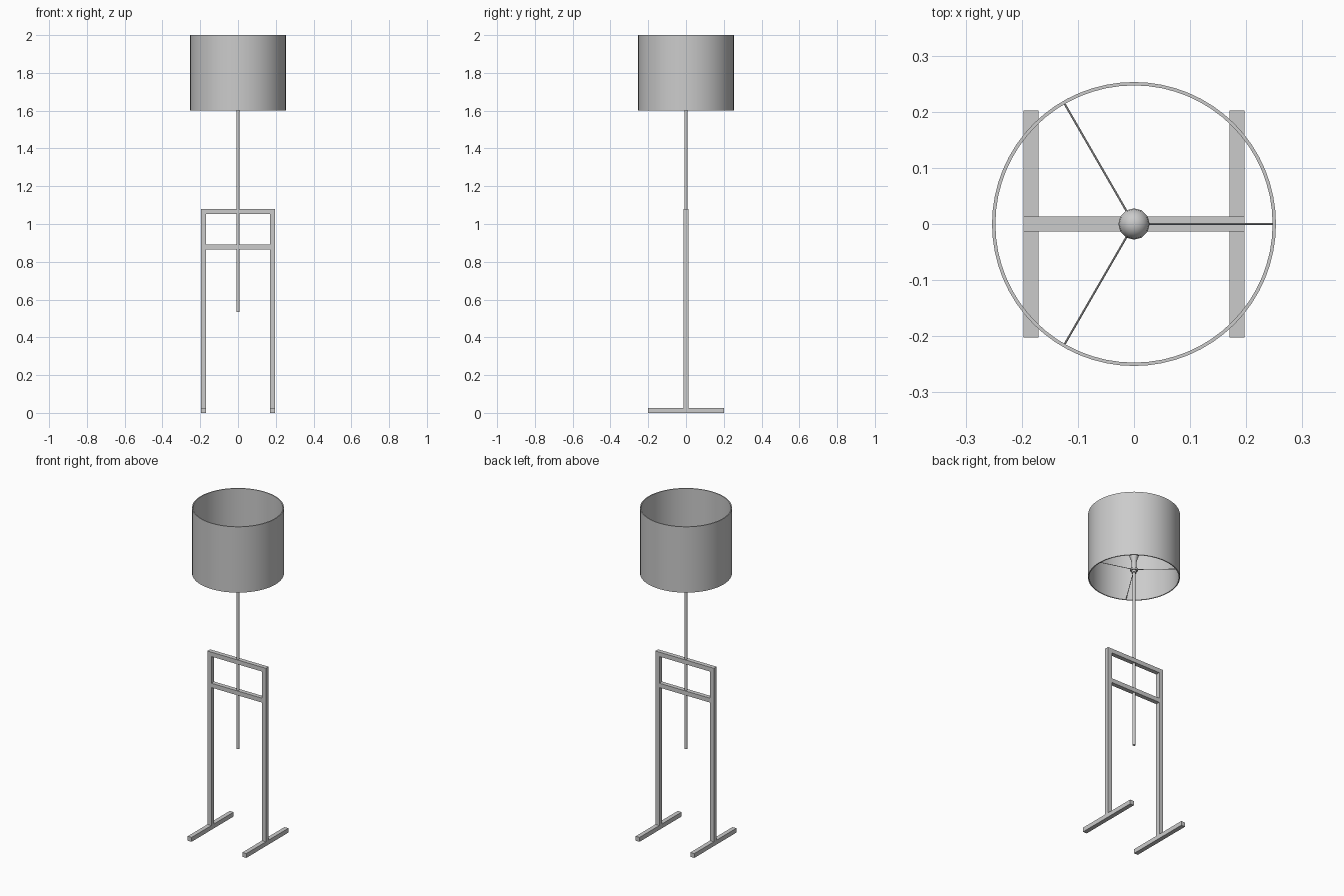
import bpy, math
from mathutils import Vector

if "Cube" in bpy.data.objects:
    bpy.data.objects.remove(bpy.data.objects["Cube"])


def box(name, lo, hi):
    """Box from its two opposite corners."""
    lo, hi = Vector(lo), Vector(hi)
    bpy.ops.mesh.primitive_cube_add(size=1, location=(lo + hi) / 2)
    ob = bpy.context.object
    ob.name = name
    ob.scale = hi - lo
    bpy.ops.object.transform_apply(location=False, rotation=False, scale=True)
    return ob


def rod(name, a, b, r, sides):
    """Cylinder between two points."""
    a, b = Vector(a), Vector(b)
    d = b - a
    bpy.ops.mesh.primitive_cylinder_add(vertices=sides, radius=r, depth=d.length,
                                        location=(a + b) / 2,
                                        rotation=d.to_track_quat('Z', 'Y').to_euler())
    ob = bpy.context.object
    ob.name = name
    bpy.ops.object.shade_smooth_by_angle(angle=math.radians(40))
    return ob


def lathe(name, profile, sides, closed=False):
    """Spin (radius, z) points around z; zero radius makes a pole."""
    verts, rings, faces = [], [], []
    for r, z in profile:
        n = 1 if r == 0 else sides
        rings.append([len(verts) + i % n for i in range(sides)])
        verts += [(r * math.cos(math.tau * i / sides),
                   r * math.sin(math.tau * i / sides), z) for i in range(n)]
    pairs = list(zip(rings, rings[1:]))
    if closed:
        pairs.append((rings[-1], rings[0]))
    for p, q in pairs:
        for i in range(sides):
            j = (i + 1) % sides
            faces.append(list(dict.fromkeys((p[i], p[j], q[j], q[i]))))
    me = bpy.data.meshes.new(name)
    me.from_pydata(verts, [], faces)
    ob = bpy.data.objects.new(name, me)
    bpy.context.collection.objects.link(ob)
    bpy.ops.object.select_all(action='DESELECT')
    ob.select_set(True)
    bpy.context.view_layer.objects.active = ob
    bpy.ops.object.shade_smooth_by_angle(angle=math.radians(40))
    return ob


# Square-bar stand
T, H = 0.0265, 0.01325          # bar thickness and half of it
X, TOP = 0.197, 1.08            # outer half width and height
for side, s in (("left", -1), ("right", 1)):
    x0, x1 = sorted((s * X, s * (X - T)))
    box(side + "_foot", (x0, -0.202, 0), (x1, 0.202, T))
    box(side + "_leg", (x0, -H, T), (x1, H, TOP))
for name, z in (("top_bar", TOP - T), ("lower_bar", 0.865)):
    box(name, (-X + T, -H, z), (X - T, H, z + T))

# Sliding pole through both bars
rod("pole", (0, 0, 0.535), (0, 0, 1.64), 0.008, 16)

# Socket with collar, and bulb
lathe("socket", [(0, 1.63), (0.014, 1.63), (0.014, 1.643), (0.021, 1.643),
                 (0.021, 1.655), (0.014, 1.655), (0.014, 1.685), (0, 1.685)], 16)
lathe("bulb", [(0, 1.68), (0.013, 1.68), (0.014, 1.70), (0.020, 1.72), (0.026, 1.735),
               (0.028, 1.75), (0.026, 1.763), (0.018, 1.774), (0.009, 1.779), (0, 1.78)], 12)

# Three sloping spokes carrying the shade
for k in range(3):
    a = math.tau * k / 3
    c, s = math.cos(a), math.sin(a)
    rod(f"spoke_{k + 1}", (0.012 * c, 0.012 * s, 1.649),
        (0.249 * c, 0.249 * s, 1.606), 0.0018, 8)

# Open drum shade
lathe("shade", [(0.253, 1.6), (0.253, 2.0), (0.247, 2.0), (0.247, 1.6)], 64, closed=True)
